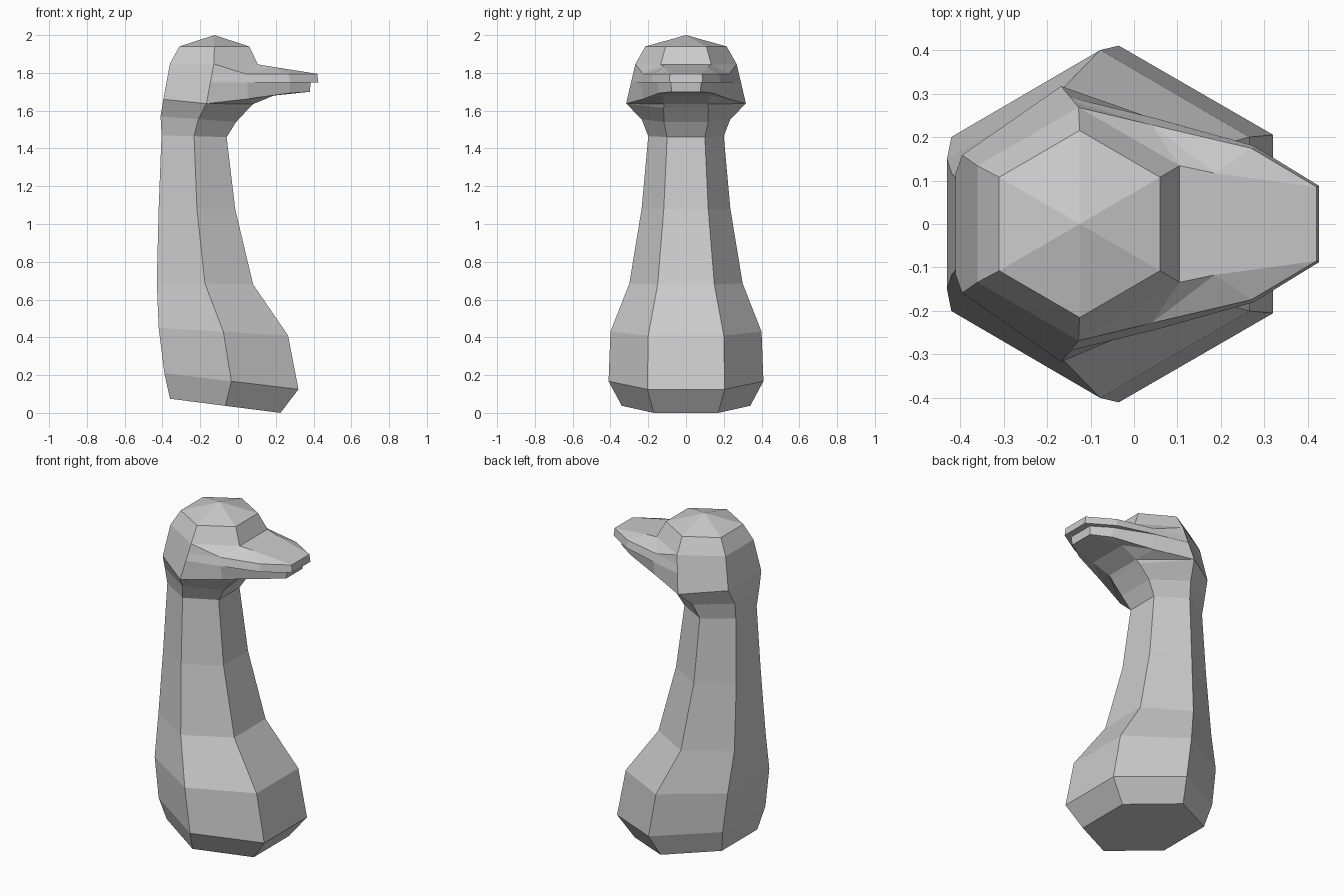
import bpy
import bmesh

cube = bpy.data.objects.get("Cube")
if cube:
    bpy.data.objects.remove(cube, do_unlink=True)

GREY = (0.6, 0.6, 0.6, 1.0)
material = bpy.data.materials.new("plain grey")
material.use_nodes = True
material.diffuse_color = GREY
material.node_tree.nodes["Principled BSDF"].inputs["Base Color"].default_value = GREY


def flip(points):
    """Mirror points to the other side of the model, in reverse order."""
    return [(x, -y, z) for x, y, z in reversed(points)]


def build_solid(name, side_faces, centre_faces):
    """Side faces are mirrored in y; centre faces span from one side to the other."""
    bm = bmesh.new()
    loops = [list(face) for face in side_faces]
    loops += [flip(face) for face in side_faces]
    loops += [list(half) + flip(list(half)) for half in centre_faces]
    for loop in loops:
        bm.faces.new([bm.verts.new(point) for point in loop])
    bmesh.ops.remove_doubles(bm, verts=bm.verts, dist=0.0005)
    bmesh.ops.recalc_face_normals(bm, faces=bm.faces)
    mesh = bpy.data.meshes.new(name)
    bm.to_mesh(mesh)
    bm.free()
    mesh.materials.append(material)
    part = bpy.data.objects.new(name, mesh)
    bpy.context.scene.collection.objects.link(part)
    return part


def hex_half(back_x, back_z, front_x, front_z, width, front_width=None):
    """Half of a tilted hexagon: back corner, side corner, front corner."""
    side = ((back_x + front_x) / 2, width, (back_z + front_z) / 2)
    front_y = width / 2 if front_width is None else front_width
    return [(back_x, width / 2, back_z), side, (front_x, front_y, front_z)]


def loft(rings):
    """Side faces and centre faces joining successive half hexagons."""
    sides, centres = [], []
    for low, high in zip(rings, rings[1:]):
        for i in range(2):
            sides.append([low[i], low[i + 1], high[i + 1], high[i]])
        for i in (0, 2):
            centres.append([low[i], high[i]])
    return sides, centres


# Body and neck
neck_rings = [
    hex_half(-0.36, 0.075, 0.225, 0.0, 0.34),
    hex_half(-0.39, 0.21, 0.32, 0.125, 0.41),
    hex_half(-0.42, 0.45, 0.265, 0.41, 0.4),
    hex_half(-0.43, 0.69, 0.08, 0.68, 0.3),
    hex_half(-0.42, 1.08, -0.015, 1.08, 0.235),
    hex_half(-0.405, 1.47, -0.06, 1.46, 0.2),
    hex_half(-0.41, 1.57, -0.01, 1.54, 0.235),
]
sides, centres = loft(neck_rings)
build_solid("body_and_neck", sides, centres + [neck_rings[0], neck_rings[-1]])

# Head with a shallow pointed crown
jaw = hex_half(-0.395, 1.66, 0.06, 1.615, 0.317, 0.118)
brow = hex_half(-0.36, 1.85, 0.105, 1.845, 0.268)
crown = hex_half(-0.31, 1.94, 0.06, 1.94, 0.215)
apex = (-0.125, 0.0, 2.0)
head_rings = [neck_rings[-1], jaw, brow, crown]
sides, centres = loft(head_rings)
for i in range(2):
    sides.append([crown[i], crown[i + 1], apex])
build_solid("head", sides, centres + [head_rings[0], [crown[0], apex], [crown[2], apex]])


def on_cheek(t):
    """Point along the head's side edge, from jaw to brow."""
    return tuple(a + (b - a) * t for a, b in zip(jaw[1], brow[1]))


def walls(low, high):
    return [[low[i], low[i + 1], high[i + 1], high[i]] for i in range(len(low) - 1)]


# Upper bill, blending back into the brow
upper_low = [on_cheek(0.53), (0.05, 0.243, 1.75), (0.275, 0.18, 1.75), (0.425, 0.088, 1.75)]
upper_top = [on_cheek(0.74), (0.04, 0.228, 1.795), (0.27, 0.174, 1.795), (0.42, 0.085, 1.795)]
ridge = (0.185, 0.117, 1.832)
root, cheek, edge, tip = upper_top
sides = walls(upper_low, upper_top) + [
    [brow[1], root, cheek],
    [brow[1], cheek, brow[2]],
    [brow[2], cheek, ridge],
    [ridge, cheek, edge],
    [ridge, edge, tip],
]
build_solid("upper_bill", sides, [
    upper_low,
    [upper_low[-1], tip],
    [brow[2], ridge],
    [ridge, tip],
    [upper_low[0], root, brow[1]],
    [brow[1], brow[2]],
])

# Lower bill, sweeping down into the throat
lower_top = [on_cheek(0.53), (0.05, 0.24, 1.75), (0.275, 0.15, 1.75), (0.385, 0.08, 1.75)]
lower_low = [jaw[1], (0.05, 0.225, 1.662), (0.275, 0.142, 1.693), (0.38, 0.076, 1.7)]
chin = (0.19, 0.125, 1.68)
throat = (0.08, 0.115, 1.635)
root, cheek, edge, tip = lower_low
sides = walls(lower_low, lower_top) + [
    [root, jaw[2], throat],
    [root, throat, cheek],
    [cheek, throat, chin],
    [cheek, chin, edge],
    [edge, chin, tip],
]
build_solid("lower_bill", sides, [
    lower_top,
    [lower_top[-1], tip],
    [tip, chin],
    [chin, throat],
    [throat, jaw[2]],
    [jaw[2], root],
    [root, lower_top[0]],
])
